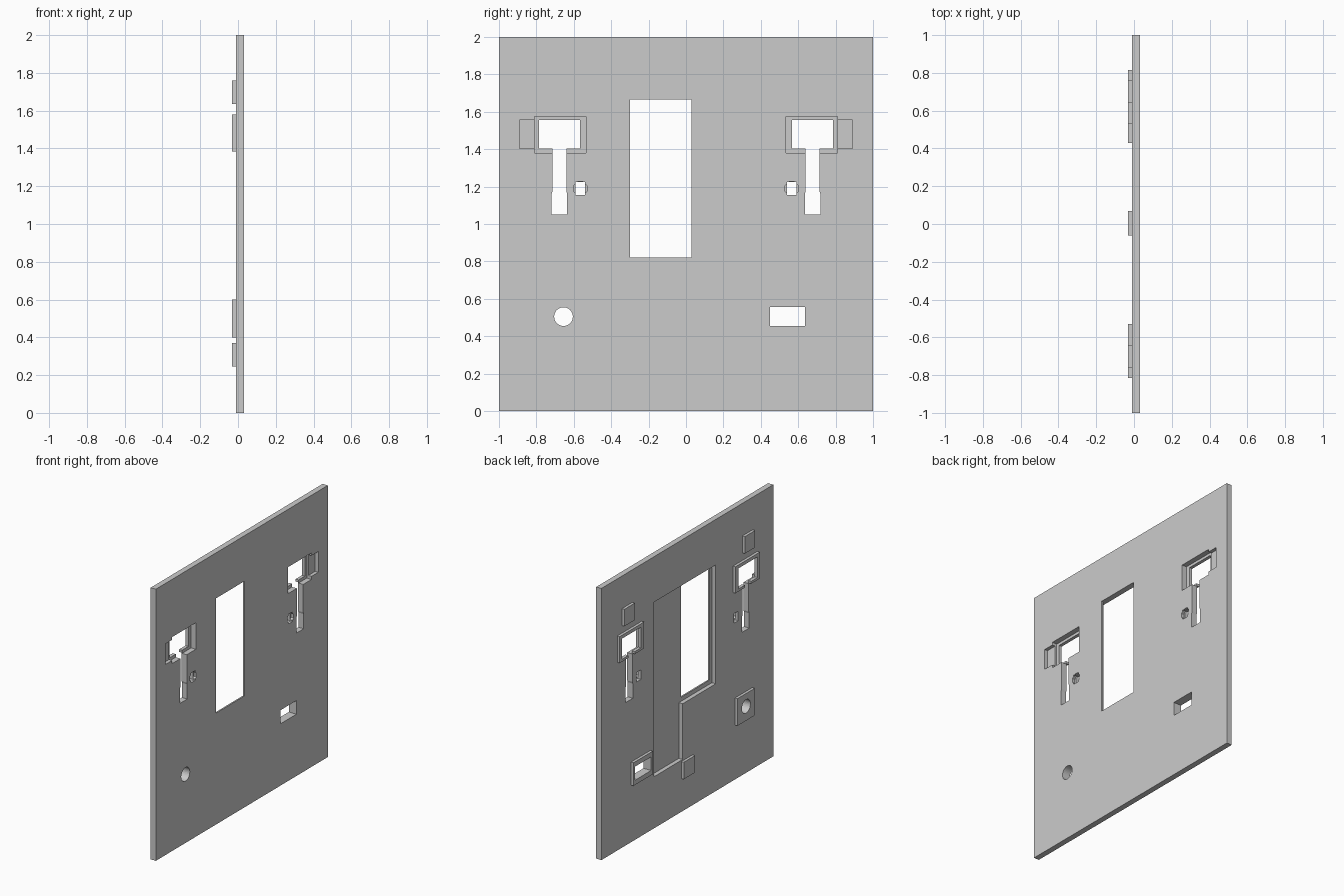
import bpy, bmesh, math

cube = bpy.data.objects.get("Cube")
if cube:
    bpy.data.objects.remove(cube, do_unlink=True)

grey = bpy.data.materials.new("light_grey")
grey.use_nodes = True
colour = (0.6, 0.6, 0.6, 1)
grey.diffuse_color = colour
grey.node_tree.nodes["Principled BSDF"].inputs["Base Color"].default_value = colour

BACK, FACE, FRONT = -0.031, -0.011, 0.031   # pad face, plate back, plate front
OUT = 0.1                                   # cutters reach past the plate


def prism(name, outline, x0, x1):
    """Extrude a (y, z) outline along x."""
    bm = bmesh.new()
    face = bm.faces.new([bm.verts.new((x0, y, z)) for y, z in outline])
    grown = bmesh.ops.extrude_face_region(bm, geom=[face])["geom"]
    bmesh.ops.translate(bm, vec=(x1 - x0, 0, 0),
                        verts=[v for v in grown if isinstance(v, bmesh.types.BMVert)])
    bmesh.ops.recalc_face_normals(bm, faces=bm.faces)
    mesh = bpy.data.meshes.new(name)
    bm.to_mesh(mesh)
    bm.free()
    mesh.materials.append(grey)
    ob = bpy.data.objects.new(name, mesh)
    bpy.context.collection.objects.link(ob)
    return ob


def rect(y0, y1, z0, z1):
    return [(y0, z0), (y1, z0), (y1, z1), (y0, z1)]


def ring(y, z, r, n, turn=0.0):
    return [(y + r * math.cos(turn + math.tau * i / n),
             z + r * math.sin(turn + math.tau * i / n)) for i in range(n)]


def flip(outline, side):
    return [(y * side, z) for y, z in outline]


panel = prism("wall_panel", rect(-1, 1, 0, 2), FACE, FRONT)


def combine(operation, outline, x0, x1):
    tool = prism("tool", outline, x0, x1)
    mod = panel.modifiers.new("shape", 'BOOLEAN')
    mod.operation, mod.solver, mod.object = operation, 'EXACT', tool
    bpy.context.view_layer.objects.active = panel
    bpy.ops.object.modifier_apply(modifier=mod.name)
    mesh = tool.data
    bpy.data.objects.remove(tool, do_unlink=True)
    bpy.data.meshes.remove(mesh)


def pad(outline):
    combine('UNION', outline, BACK, FACE + 0.01)


def cut(outline, x0=-OUT, x1=OUT):
    combine('DIFFERENCE', outline, x0, x1)


# Raised pads on the back
pad(rect(-0.06, 0.07, 0.245, 0.37))
pad(rect(-0.755, -0.555, 0.4, 0.6))
pad(rect(0.43, 0.655, 0.42, 0.59))
for side in (-1, 1):
    pad(flip(rect(0.64, 0.76, 1.635, 1.76), side))
    pad(flip(rect(0.53, 0.815, 1.385, 1.58), side))

# Stepped pocket on the back around the tall window
cut([(0.39, 0.38), (0.39, 1.665), (-0.33, 1.665), (-0.33, 0.79),
     (0.055, 0.79), (0.055, 0.38)], -OUT, FRONT - 0.011)
cut(rect(-0.3, 0.03, 0.82, 1.665))

# Round and oblong lower holes
cut(ring(-0.655, 0.505, 0.05, 32))
cut(rect(0.45, 0.635, 0.455, 0.555))

# Mirrored latch openings
key_half = [(0.042, 1.052), (0.042, 1.16), (0.037, 1.175), (0.037, 1.403),
            (0.11, 1.403), (0.11, 1.555)]
keyhole = ([(0.677 + y, z) for y, z in key_half]
           + [(0.677 - y, z) for y, z in reversed(key_half)])
for side in (-1, 1):
    cut(flip(rect(0.535, 0.81, 1.38, 1.575), side), FRONT - 0.038, OUT)
    cut(flip(rect(0.80, 0.89, 1.403, 1.555), side), FRONT - 0.025, OUT)
    cut(flip(keyhole, side))
    cut(flip(ring(0.566, 1.19, 0.039, 8, math.pi / 8), side), FRONT - 0.02, OUT)
    cut(flip(rect(0.541, 0.591, 1.155, 1.225), side))

panel.select_set(True)
bpy.context.view_layer.objects.active = panel
bpy.ops.object.shade_flat()
